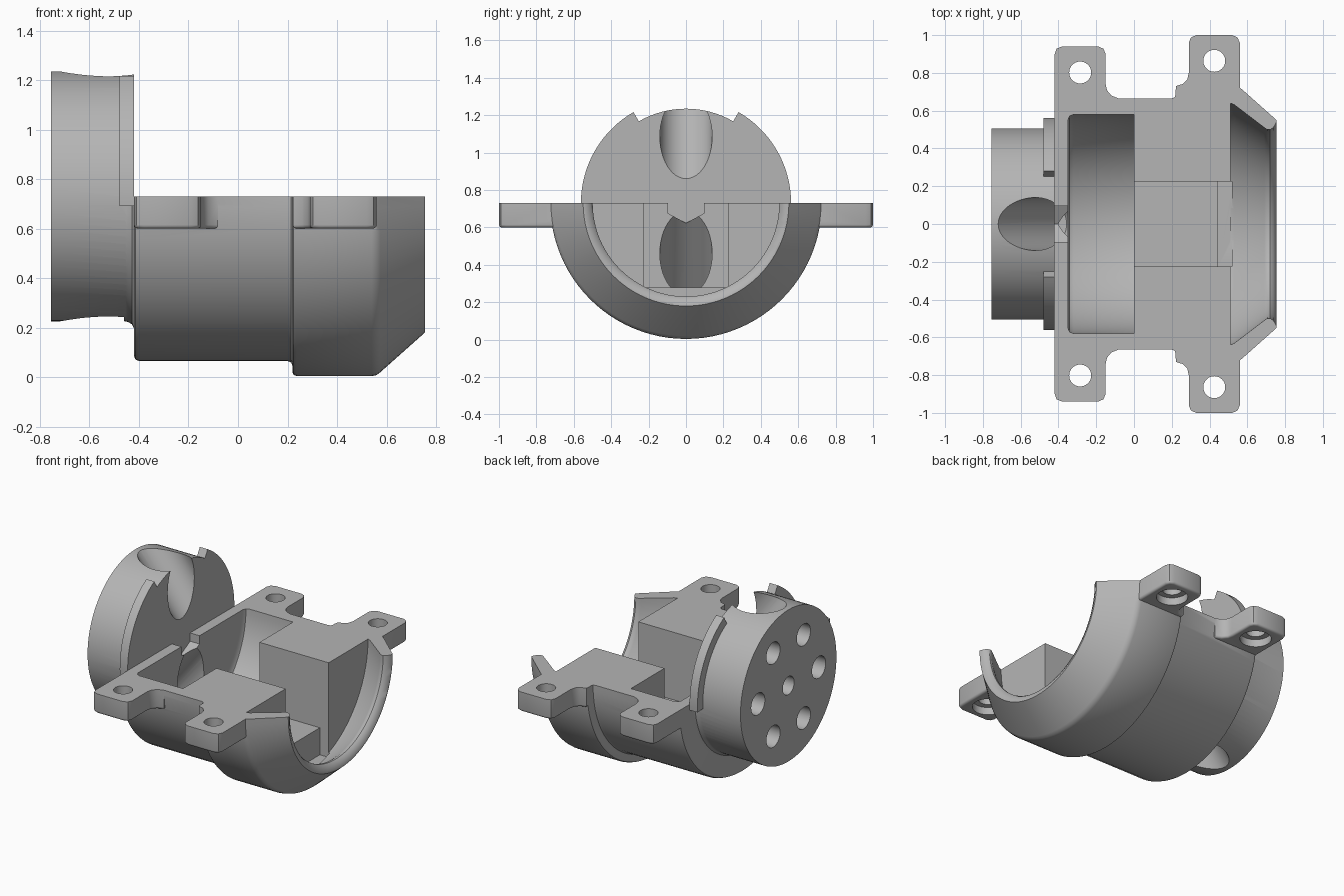
import bpy, bmesh
from math import cos, sin, pi, radians
from mathutils import Vector, Matrix

cube = bpy.data.objects.get("Cube")
if cube:
    bpy.data.objects.remove(cube, do_unlink=True)

AXIS_Z = 0.73      # height of the bore axis, and of the split face
SEGMENTS = 96

grey = bpy.data.materials.new("plain_grey")
grey.use_nodes = True
colour = (0.46, 0.46, 0.46, 1)
grey.diffuse_color = colour
grey.node_tree.nodes["Principled BSDF"].inputs["Base Color"].default_value = colour


def finish(bm, name):
    bmesh.ops.recalc_face_normals(bm, faces=bm.faces)
    mesh = bpy.data.meshes.new(name)
    bm.to_mesh(mesh)
    bm.free()
    mesh.materials.append(grey)
    obj = bpy.data.objects.new(name, mesh)
    bpy.context.collection.objects.link(obj)
    return obj


def lathe(name, profile):
    """Spin (x, radius) points about the bore axis; both ends lie on it."""
    bm = bmesh.new()
    verts = [bm.verts.new((x, r, AXIS_Z)) for x, r in profile]
    edges = [bm.edges.new(pair) for pair in zip(verts, verts[1:])]
    bmesh.ops.spin(bm, geom=verts + edges, cent=(0, 0, AXIS_Z), axis=(1, 0, 0),
                   angle=2 * pi, steps=SEGMENTS)
    bmesh.ops.remove_doubles(bm, verts=bm.verts, dist=1e-4)
    return finish(bm, name)


def prism(name, points, offset, round_low=0):
    """Extrude a flat outline by an offset, optionally rounding its low edges."""
    bm = bmesh.new()
    face = bm.faces.new([bm.verts.new(p) for p in points])
    low = list(face.edges)
    made = bmesh.ops.extrude_face_region(bm, geom=[face], use_keep_orig=True)
    bmesh.ops.translate(bm, vec=offset,
                        verts=[v for v in made["geom"] if isinstance(v, bmesh.types.BMVert)])
    bmesh.ops.recalc_face_normals(bm, faces=bm.faces)
    if round_low:
        bmesh.ops.bevel(bm, geom=low, offset=round_low, segments=3, profile=0.5,
                        affect='EDGES')
    return finish(bm, name)


def box(name, x, y, z):
    outline = [(x[0], y[0], z[0]), (x[1], y[0], z[0]), (x[1], y[1], z[0]), (x[0], y[1], z[0])]
    return prism(name, outline, (0, 0, z[1] - z[0]))


def rod(name, start, end, radius):
    start, end = Vector(start), Vector(end)
    way = end - start
    bm = bmesh.new()
    turn = way.to_track_quat('Z', 'Y').to_matrix().to_4x4()
    bmesh.ops.create_cone(bm, cap_ends=True, segments=48, radius1=radius, radius2=radius,
                          depth=way.length, matrix=Matrix.Translation((start + end) / 2) @ turn)
    return finish(bm, name)


def combine(target, tool, operation):
    mod = target.modifiers.new("combine", 'BOOLEAN')
    mod.operation, mod.object, mod.solver = operation, tool, 'EXACT'
    bpy.context.view_layer.objects.active = target
    bpy.ops.object.modifier_apply(modifier=mod.name)
    bpy.data.objects.remove(tool, do_unlink=True)


def cut(target, tool):
    combine(target, tool, 'DIFFERENCE')


def add(target, tool):
    combine(target, tool, 'UNION')


# Stepped outer body with conical nose
body = lathe("half_housing", [
    (-.46, 0), (-.46, .504), (-.445, .507), (-.428, .517), (-.42, .535), (-.42, .645),
    (-.414, .659), (-.40, .665), (.20, .665), (.215, .671), (.22, .685), (.22, .71),
    (.225, .721), (.237, .726), (.54, .726), (.56, .722), (.575, .71), (.755, .55), (.755, 0)])

# Mounting tabs on both sides
rear_tab = [(-.42, .5), (-.42, .9), (-.41, .928), (-.38, .94), (-.19, .94), (-.162, .928),
            (-.15, .9), (-.15, .74), (-.143, .708), (-.12, .68), (-.08, .664), (-.08, .5)]
front_tab = [(.222, .5), (.222, .73), (.26, .742), (.282, .765), (.29, .8), (.29, .96),
             (.302, .988), (.33, 1), (.52, 1), (.548, .988), (.56, .96), (.56, .5)]
for side in (-1, 1):
    for outline in (rear_tab, front_tab):
        points = [(x, side * y, .6) for x, y in outline]
        add(body, prism("tab", points, (0, 0, .2), .015))

# Split face
cut(body, box("upper_half", (-1, 1), (-1.2, 1.2), (AXIS_Z, 2)))

# Round chamber, flared nose opening and the channel between them
cut(body, lathe("chamber", [(-.5, 0), (-.5, .5), (-.35, .5), (-.35, .55), (-.341, .571),
                            (-.32, .58), (0, .58), (0, 0)]))
cut(body, lathe("flare", [(.51, 0), (.51, .64), (.53, .632), (.69, .51), (.705, .5),
                          (.72, .499), (.738, .51), (.755, .54), (.8, .6), (.8, 0)]))
cut(body, box("channel", (-.05, .53), (-.226, .226), (.28, .9)))
cut(body, box("channel_drop", (.445, .52), (-.226, .226), (.1, .9)))

# End disc with its inner wall
disc = lathe("end_disc", [(-.755, 0), (-.755, .505), (-.35, .505), (-.35, 0)])
cut(disc, box("upper_wall", (-.42, 0), (-1, 1), (AXIS_Z, 2)))

# Curved ribs on the disc rim
for side in (-1, 1):
    angles = [radians(-4 + 64 * i / 20) for i in range(21)]
    arc = [(r, a) for r, run in ((.562, angles), (.48, angles[::-1])) for a in run]
    points = [(-.478, side * r * cos(a), AXIS_Z + r * sin(a)) for r, a in arc]
    add(disc, prism("rib", points, (.058, 0, 0)))

# Slanted scoops at the top and bottom of the disc
for side in (-1, 1):
    start = (-.80, 0, AXIS_Z + side * .83)
    end = (-.20, 0, AXIS_Z + side * .08)
    cut(disc, rod("scoop", start, end, .14))

# Blind bolt holes in a ring
for i in range(6):
    y, z = .32 * cos(i * pi / 3), AXIS_Z + .32 * sin(i * pi / 3)
    cut(disc, rod("bolt_hole", (-.9, y, z), (-.6, y, z), .072))

add(body, disc)

# Shaft hole and the pointed notch in the wall
cut(body, rod("shaft_hole", (-.9, 0, AXIS_Z), (-.3, 0, AXIS_Z), .06))
notch = [(-.42, -.095, .8), (-.42, -.095, .675), (-.42, 0, .623), (-.42, .095, .675), (-.42, .095, .8)]
cut(body, prism("notch", notch, (.1, 0, 0)))

# Screw holes, recessed from below
for side in (-1, 1):
    for x, y in ((-.285, .802), (.425, .864)):
        cut(body, rod("screw_hole", (x, side * y, .5), (x, side * y, .8), .058))
        cut(body, rod("screw_recess", (x, side * y, .55), (x, side * y, .65), .095))

bpy.ops.object.select_all(action='DESELECT')
body.select_set(True)
bpy.context.view_layer.objects.active = body
bpy.ops.object.shade_smooth_by_angle(angle=radians(35))
